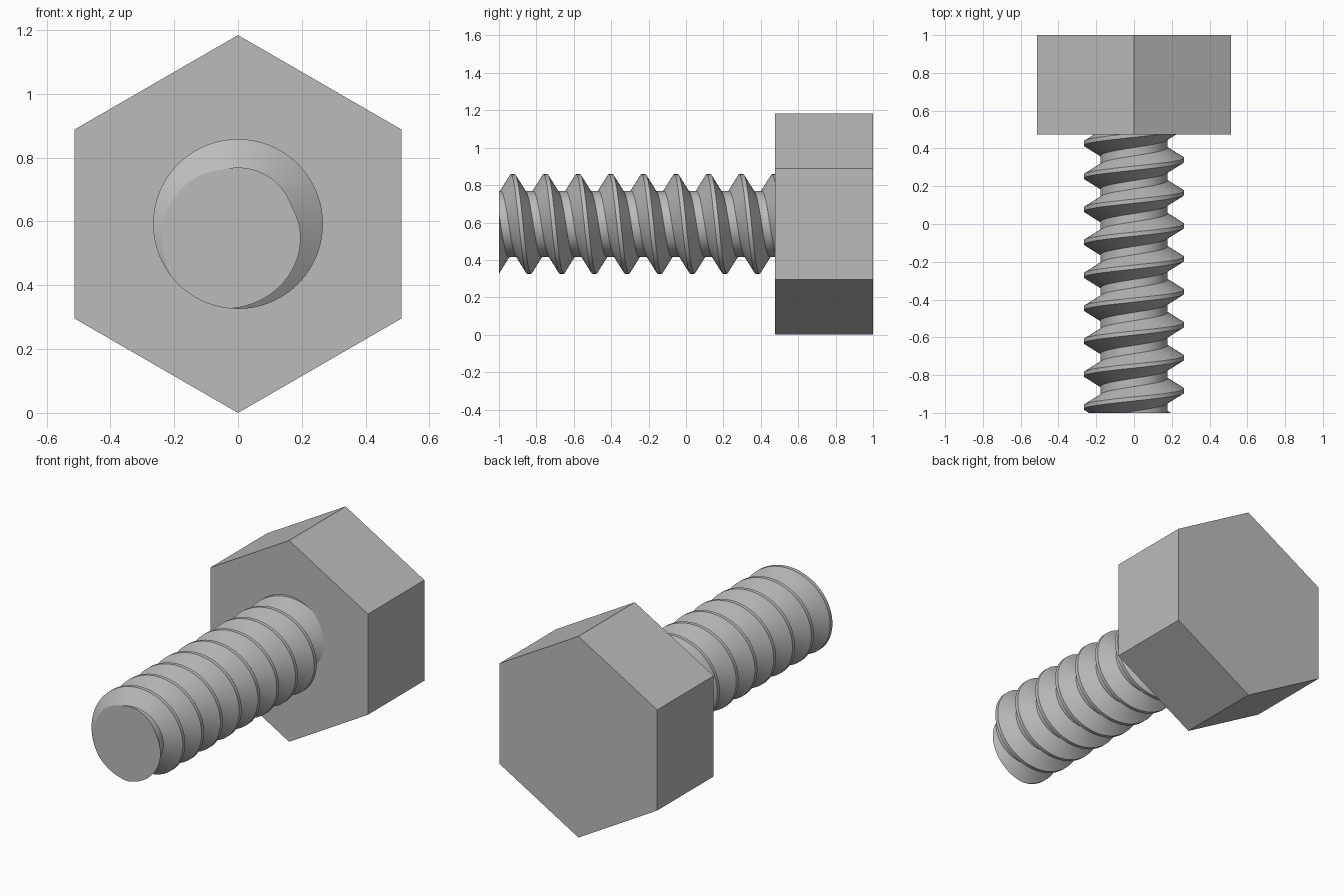
import bpy, bmesh, math
from mathutils import Matrix, Vector

if "Cube" in bpy.data.objects:
    bpy.data.objects.remove(bpy.data.objects["Cube"])

AXIS_Z = 0.592        # height of the bolt axis
HEAD_FRONT = 0.475    # bearing face of the head
PITCH = 0.1745
ROOT, CREST = 0.177, 0.266
SEGMENTS = 96

steel = bpy.data.materials.new("steel grey")
steel.use_nodes = True
colour = (0.5, 0.5, 0.5, 1)
steel.diffuse_color = colour
steel.node_tree.nodes["Principled BSDF"].inputs["Base Color"].default_value = colour


def finish(bm, name):
    bmesh.ops.recalc_face_normals(bm, faces=bm.faces)
    mesh = bpy.data.meshes.new(name)
    bm.to_mesh(mesh)
    bm.free()
    mesh.materials.append(steel)
    obj = bpy.data.objects.new(name, mesh)
    bpy.context.collection.objects.link(obj)
    obj.location.z = AXIS_Z
    return obj


# Hexagonal head: six-sided prism along y with corners at top and bottom
bm = bmesh.new()
length = 1 - HEAD_FRONT
bmesh.ops.create_cone(bm, cap_ends=True, segments=6, radius1=0.592, radius2=0.592,
                      depth=length,
                      matrix=Matrix.Translation((0, 1 - length / 2, 0))
                      @ Matrix.Rotation(math.pi / 2, 4, 'X'))
finish(bm, "hex_head")

# Threaded shank: trapezoid profile wound as one continuous helical skin
profile = [(-1 / 16, CREST), (1 / 16, CREST), (3 / 8, ROOT), (5 / 8, ROOT)]
start = -0.926 - 3 * PITCH
rows = 4 * 13
bm = bmesh.new()
columns = []
for j in range(SEGMENTS):
    a = 2 * math.pi * j / SEGMENTS
    column = []
    for k in range(rows):
        offset, r = profile[k % 4]
        y = start + PITCH * (k // 4 + offset + j / SEGMENTS)
        column.append(bm.verts.new((r * math.sin(a), y, r * math.cos(a))))
    columns.append(column)


def thread_vert(j, k):
    # The last column joins the first one a full turn further along
    return columns[j][k] if j < SEGMENTS else columns[0][k + 4]


for j in range(SEGMENTS):
    for k in range(rows - 5):
        bm.faces.new([thread_vert(j, k), thread_vert(j + 1, k),
                      thread_vert(j + 1, k + 1), thread_vert(j, k + 1)])

# Trim both ends flat and cap them
for y, side in ((-1, -1), (HEAD_FRONT + 0.01, 1)):
    cut = bmesh.ops.bisect_plane(bm, geom=bm.verts[:] + bm.edges[:] + bm.faces[:],
                                 plane_co=Vector((0, y, 0)),
                                 plane_no=Vector((0, side, 0)), clear_outer=True)
    rim = [e for e in cut["geom_cut"] if isinstance(e, bmesh.types.BMEdge)]
    bmesh.ops.edgenet_fill(bm, edges=rim)
shank = finish(bm, "threaded_shank")

bpy.ops.object.select_all(action='DESELECT')
shank.select_set(True)
bpy.context.view_layer.objects.active = shank
bpy.ops.object.shade_smooth_by_angle(angle=math.radians(30))
